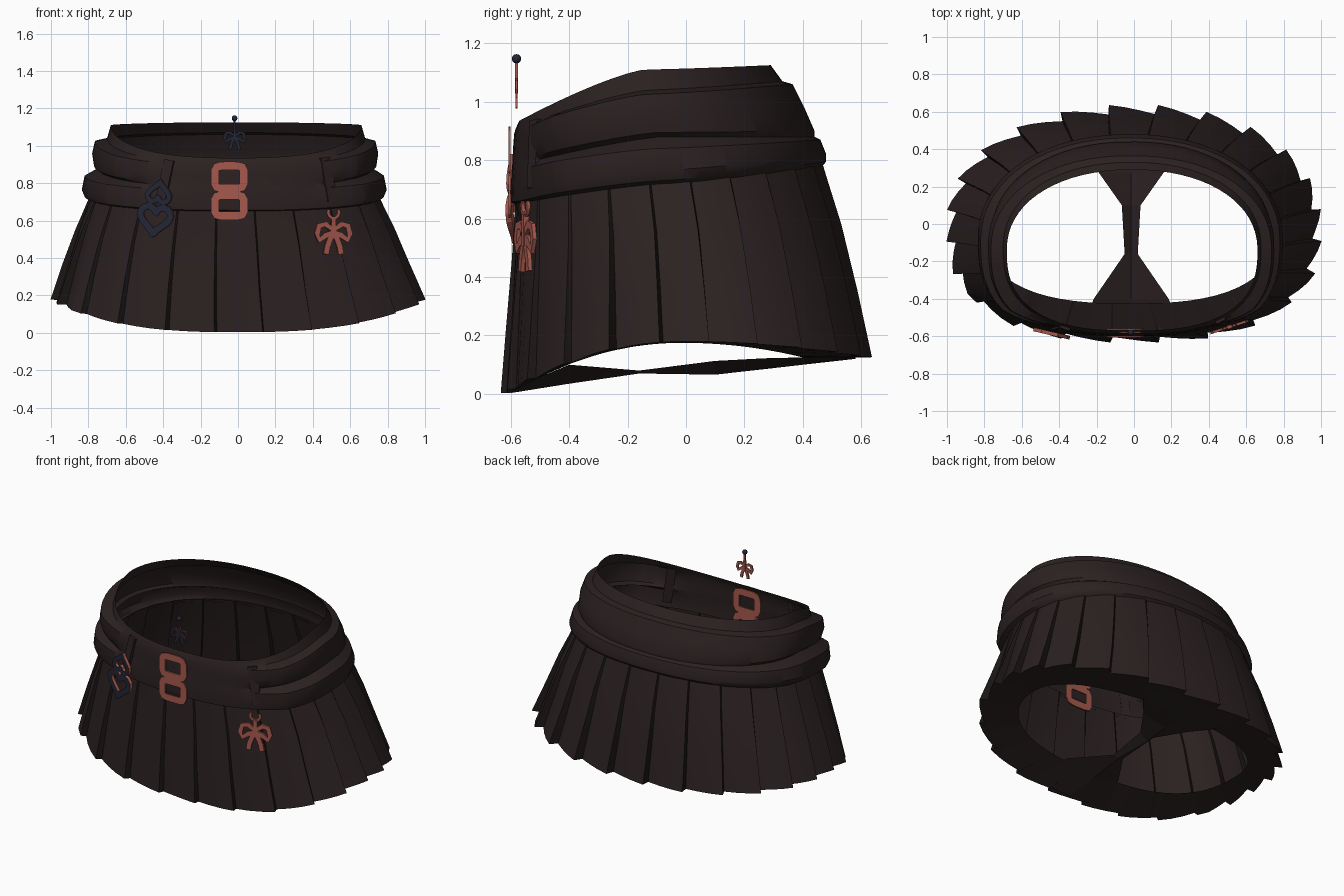
import bpy, bmesh, math
from mathutils import Matrix, Vector

cube = bpy.data.objects.get("Cube")
if cube:
    bpy.data.objects.remove(cube)


def material(name, rgb):
    m = bpy.data.materials.new(name)
    m.use_nodes = True
    m.diffuse_color = (*rgb, 1)
    bsdf = m.node_tree.nodes["Principled BSDF"]
    bsdf.inputs["Base Color"].default_value = (*rgb, 1)
    bsdf.inputs["Roughness"].default_value = 0.9
    return m


CLOTH = material("dark brown cloth", (0.024, 0.015, 0.015))
CREASE = material("crease brown", (0.012, 0.008, 0.008))
COPPER = material("copper", (0.38, 0.10, 0.075))
NAVY = material("navy enamel", (0.016, 0.019, 0.036))


def finish(name, bm, mats, angle=None):
    mesh = bpy.data.meshes.new(name)
    bm.to_mesh(mesh)
    bm.free()
    obj = bpy.data.objects.new(name, mesh)
    bpy.context.collection.objects.link(obj)
    for m in mats:
        mesh.materials.append(m)
    if angle:
        bpy.ops.object.select_all(action="DESELECT")
        obj.select_set(True)
        bpy.context.view_layer.objects.active = obj
        bpy.ops.object.shade_smooth_by_angle(angle=math.radians(angle))
    return obj


def ring_point(ring, a, rise=0):
    """A ring is: centre x, radius x, front y, back y, front z, side z, back z, bend, bulge."""
    cx, rx, yf, yb, zf, zs, zb, bend, bulge = ring
    c, s = math.cos(a), math.sin(a)
    p = 2.6 if s < 0 else 2.15
    r = (abs(c) ** p + abs(s) ** p) ** (-1 / p)
    out = bulge * rise
    ry = (yb - yf) / 2
    v = s * r
    z = zs + ((zf if s < 0 else zb) - zs) * abs(v) ** bend
    return Vector((cx + c * r * (rx + out), (yf + yb) / 2 + v * (ry + out), z))


# Knife pleats rise slowly, then drop at a fold; belt folds fade out at the front
PLEATS = 24
STEPS = [(0, 0), (0.32, 0.35), (0.64, 0.7), (0.96, 1)]
ANGLES = [(i + f - 0.45) * math.tau / PLEATS for i in range(PLEATS) for f, rise in STEPS]
PLEAT_RISE = [STEPS[i % len(STEPS)][1] * (0.6 if math.sin(a) < -0.6 else 1)
              for i, a in enumerate(ANGLES)]
FOLD_RISE = [min(1, max(0, (math.sin(a) + 0.85) / 0.25)) for a in ANGLES]


def sheet(name, rings, rise, angle, creases=False):
    bm = bmesh.new()
    loops = [[bm.verts.new(ring_point(r, a, k)) for a, k in zip(ANGLES, rise)] for r in rings]
    n = len(ANGLES)
    for low, high in zip(loops[1:], loops):
        for i in range(n):
            j = (i + 1) % n
            f = bm.faces.new((low[i], low[j], high[j], high[i]))
            f.material_index = int(creases and i % len(STEPS) == len(STEPS) - 1)
    return finish(name, bm, [CLOTH, CREASE], angle)


# Waistband: collar and two stacked belt folds
COLLAR = (-0.01, 0.69, -0.582, 0.33, 0.91, 1.04, 1.07, 1.3, 0)
BELT = (-0.02, 0.765, -0.6, 0.43, 0.69, 0.765, 0.82, 1.3, 0.05)
sheet("waistband", [
    (-0.01, 0.67, -0.57, 0.29, 0.935, 1.11, 1.125, 1.3, 0),
    COLLAR,
    (-0.015, 0.70, -0.588, 0.315, 0.89, 1.025, 1.06, 1.3, 0.05),
    (-0.015, 0.715, -0.592, 0.355, 0.84, 0.96, 0.98, 1.3, 0.05),
    (-0.015, 0.725, -0.594, 0.41, 0.79, 0.895, 0.90, 1.3, 0.03),
    (-0.015, 0.735, -0.595, 0.44, 0.78, 0.88, 0.88, 1.3, 0),
    (-0.02, 0.745, -0.597, 0.405, 0.76, 0.84, 0.87, 1.3, 0.055),
    BELT,
    (-0.02, 0.755, -0.598, 0.435, 0.655, 0.73, 0.795, 1.3, 0.045),
    (-0.02, 0.765, -0.583, 0.455, 0.65, 0.72, 0.78, 1.3, 0.012),
], FOLD_RISE, 35)

# Pleated skirt
HEM = (0, 0.955, -0.605, 0.59, 0.003, 0.18, 0.125, 2, 0.05)
sheet("pleated_skirt", [
    (-0.02, 0.765, -0.58, 0.46, 0.67, 0.74, 0.80, 1.3, 0.006),
    (-0.015, 0.835, -0.585, 0.515, 0.46, 0.56, 0.58, 1.5, 0.02),
    (-0.01, 0.895, -0.595, 0.555, 0.23, 0.37, 0.35, 1.8, 0.036),
    HEM,
], PLEAT_RISE, 25, True)

# Underside rim from the hem to the leg openings
LEG = (-0.02, 0.78, -0.425, 0.40, 0.095, 0.175, 0.125, 2, 0)
sheet("underside_rim", [HEM, LEG], PLEAT_RISE, 25)

# Keel-shaped strip between the leg openings: y, half width, middle z, edge z
bm = bmesh.new()
rows = []
for y, half, mid, edge in [(-0.6, 0.28, 0.003, 0.015), (-0.4, 0.2, 0.035, 0.1),
                           (-0.16, 0.035, 0.07, 0.08), (0.1, 0.05, 0.066, 0.113),
                           (0.27, 0.17, 0.085, 0.122), (0.4, 0.28, 0.1, 0.125),
                           (0.58, 0.28, 0.12, 0.127)]:
    rows.append([bm.verts.new((-0.015 + k * half, y, edge if k else mid)) for k in (-1, 0, 1)])
for a, b in zip(rows, rows[1:]):
    for k in (0, 1):
        bm.faces.new((a[k], b[k], b[k + 1], a[k + 1]))
finish("centre_strip", bm, [CLOTH])


def ribbon(bm, path, width, thick, closed=True):
    """A flat band following an x-z path, facing the front."""
    n = len(path)
    pts = [Vector((x, 0, z)) for x, z in path]
    sections = []
    for i, p in enumerate(pts):
        before = pts[i - 1] if closed or i else p
        after = pts[(i + 1) % n] if closed or i < n - 1 else p
        t = (after - before).normalized()
        side = Vector((-t.z, 0, t.x)) * width / 2
        deep = Vector((0, thick / 2, 0))
        sections.append([bm.verts.new(p + u * side + v * deep)
                         for u, v in ((-1, -1), (1, -1), (1, 1), (-1, 1))])
    for i in range(n if closed else n - 1):
        a, b = sections[i], sections[(i + 1) % n]
        for k in range(4):
            bm.faces.new((a[k], a[(k + 1) % 4], b[(k + 1) % 4], b[k]))
    if not closed:
        bm.faces.new(sections[0])
        bm.faces.new(sections[-1])


def charm(name, bm, location, turn=0, navy_front=False):
    bmesh.ops.recalc_face_normals(bm, faces=bm.faces)
    for f in bm.faces:
        f.normal_update()
        f.material_index = int(navy_front and f.normal.y < -0.5)
    bm.transform(Matrix.Translation(location) @ Matrix.Rotation(math.radians(turn), 4, "Z"))
    return finish(name, bm, [COPPER, NAVY])


# Double buckle, with plates on both faces of the waistband
for name, y in (("buckle_outside", -0.604), ("buckle_inside", -0.562)):
    bm = bmesh.new()
    for z, hx, hz in ((0.832, 0.077, 0.06), (0.68, 0.077, 0.055)):
        path = []
        for k in range(24):
            c, s = math.cos(k * math.tau / 24), math.sin(k * math.tau / 24)
            r = (c ** 6 + s ** 6) ** (-1 / 6)
            path.append((c * r * hx, z + s * r * hz))
        ribbon(bm, path, 0.045, 0.008)
    charm(name, bm, (-0.046, y, 0))


def heart(size, x, z, tilt):
    path = []
    for k in range(28):
        t = k * math.tau / 28 + 0.01
        px = size * math.sin(t) ** 3
        pz = size * (13 * math.cos(t) - 5 * math.cos(2 * t)
                     - 2 * math.cos(3 * t) - math.cos(4 * t)) / 16
        a = math.radians(tilt)
        path.append((x + px * math.cos(a) - pz * math.sin(a),
                     z + px * math.sin(a) + pz * math.cos(a)))
    return path


# Two linked hearts
bm = bmesh.new()
ribbon(bm, heart(0.083, 0, 0.612, -8), 0.036, 0.02)
ribbon(bm, heart(0.06, 0.02, 0.745, 172), 0.028, 0.02)
charm("heart_charm", bm, (-0.443, -0.585, 0), -13, True)


def bow(size):
    bm = bmesh.new()
    for m in (-1, 1):
        loop = [(0.0, 0.012), (0.045, 0.045), (0.08, 0.038), (0.092, -0.005), (0.08, -0.04), (0.04, -0.012)]
        tail = [(0, 0), (0.02, -0.035), (0.035, -0.075), (0.042, -0.115)]
        ribbon(bm, [(m * x * size, z * size) for x, z in loop], 0.03 * size, 0.014 * size)
        ribbon(bm, [(m * x * size, z * size) for x, z in tail], 0.03 * size, 0.014 * size, False)
    ribbon(bm, [(0, -0.03 * size), (0, 0.08 * size)], 0.025 * size, 0.02 * size, False)
    return bm


# Hanging bow with a crescent clip
bm = bow(1)
arc = [math.radians(150 + k * 24) for k in range(11)]
ribbon(bm, [(0.03 * math.cos(a), 0.108 + 0.03 * math.sin(a)) for a in arc], 0.016, 0.012, False)
charm("hanging_bow", bm, (0.51, -0.55, 0.535), 18)

# Small bow on a pin above the front edge
PIN = Vector((-0.018, -0.58, 1.045))
charm("pin_bow", bow(0.58), PIN, 0, True)
bm = bmesh.new()
ribbon(bm, [(0, 0.04), (0, 0.09)], 0.01, 0.01, False)
charm("pin_stem", bm, PIN, 0, True)
bm = bmesh.new()
bmesh.ops.create_uvsphere(bm, u_segments=10, v_segments=6, radius=0.016,
                          matrix=Matrix.Translation(PIN + Vector((0, 0, 0.102))))
finish("pin_head", bm, [NAVY], 60)

# Belt loops lying along the band either side of the front
for name, degrees in (("belt_loop_right", -119), ("belt_loop_left", -51)):
    a = math.radians(degrees)
    top, low = ring_point(COLLAR, a), ring_point(BELT, a)
    up = (top - low).normalized()
    side = up.cross(Vector((math.cos(a) * 0.7, math.sin(a), 0))).normalized()
    out = side.cross(up)
    turn = Matrix((side, out, up)).transposed().to_4x4()
    bm = bmesh.new()
    bmesh.ops.create_cube(bm, size=1, matrix=Matrix.Diagonal((0.055, 0.02, (top - low).length, 1)))
    bm.transform(Matrix.Translation((top + low) / 2 + out * 0.006) @ turn)
    finish(name, bm, [CLOTH])
